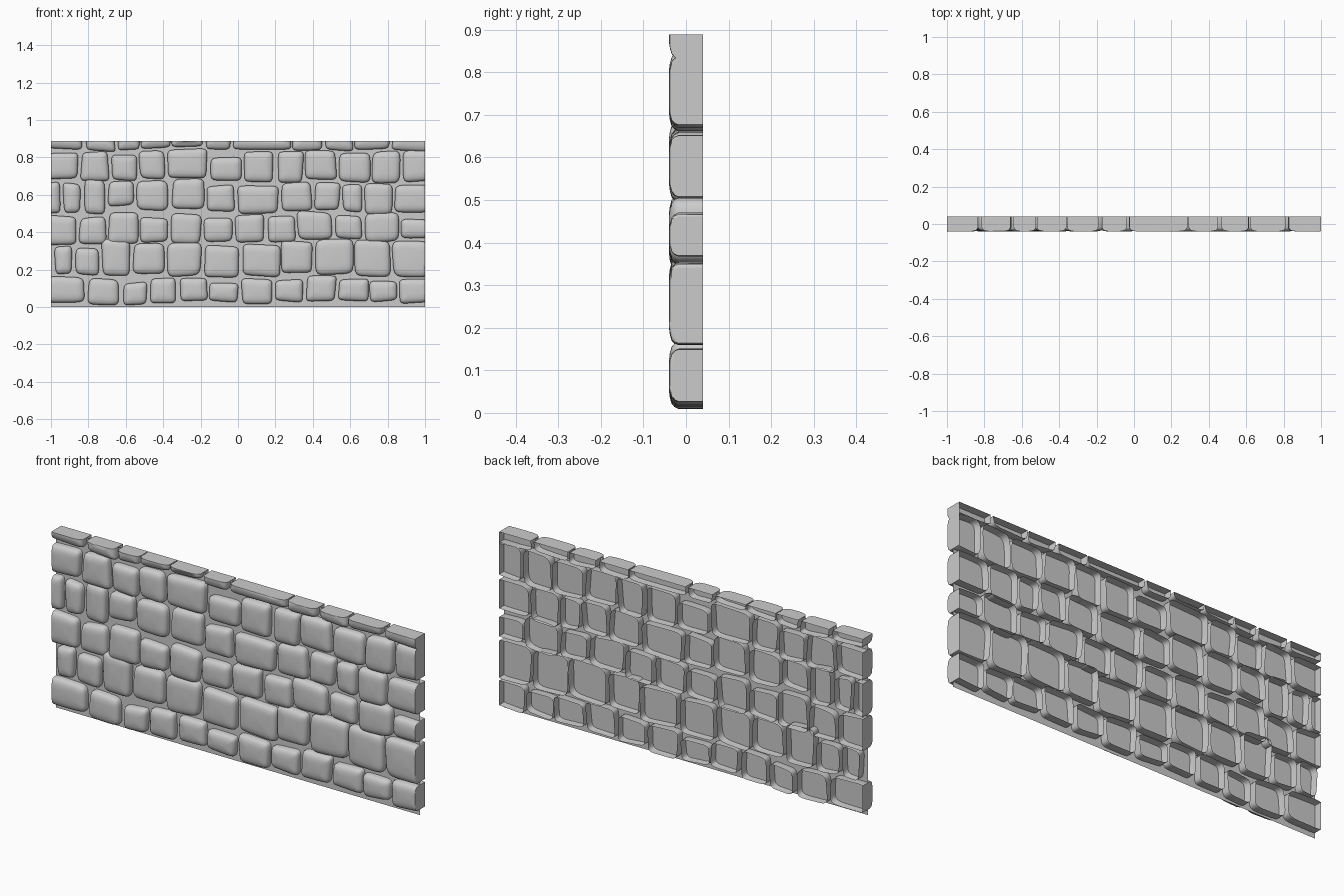
import bpy, bmesh, math, random
from mathutils import Vector

if "Cube" in bpy.data.objects:
    bpy.data.objects.remove(bpy.data.objects["Cube"])

random.seed(4)
TOP, GAP, EXTRA = 0.888, 0.008, 0.03
# (inset, y) rings: open back edge, straight sides, pillowed front
RINGS = [(0, 0.04), (0, -0.018), (0.004, -0.027), (0.012, -0.034), (0.026, -0.038), (0.042, -0.04)]
N = 28


def finish(bm, name):
    bmesh.ops.recalc_face_normals(bm, faces=bm.faces[:])
    me = bpy.data.meshes.new(name)
    bm.to_mesh(me)
    bm.free()
    ob = bpy.data.objects.new(name, me)
    bpy.context.collection.objects.link(ob)
    return ob


def add_stone(bm, x0, x1, z0, z1):
    """Hollow rounded stone, open at the back, trimmed at the wall's ends and top."""
    j = lambda: random.uniform(-0.008, 0.008)
    c = [Vector((x, z)) + Vector((j(), j())) for x, z in ((x0, z0), (x1, z0), (x1, z1), (x0, z1))]
    hw, hh = (x1 - x0) / 2, (z1 - z0) / 2
    power = random.uniform(0.26, 0.4)
    rings = []
    for inset, y in RINGS:
        su, sv = max(1 - inset / hw, 0.15), max(1 - inset / hh, 0.15)
        ring = []
        for i in range(N):
            a = 2 * math.pi * (i + 0.5) / N
            ca, sa = math.cos(a), math.sin(a)
            u = (1 + su * math.copysign(abs(ca) ** power, ca)) / 2
            v = (1 + sv * math.copysign(abs(sa) ** power, sa)) / 2
            p = c[0].lerp(c[1], u).lerp(c[3].lerp(c[2], u), v)
            ring.append(bm.verts.new((max(-1, min(1, p.x)), y, min(TOP, p.y))))
        rings.append(ring)
    for a, b in zip(rings, rings[1:]):
        for i in range(N):
            k = (i + 1) % N
            bm.faces.new((a[i], a[k], b[k], b[i]))
    bm.faces.new(rings[-1])


def row(name, joints, bottoms, tops):
    """One course of stones; all values in hundredths of a unit."""
    bm = bmesh.new()
    for i, (b, t) in enumerate(zip(bottoms, tops)):
        x0, x1 = joints[i] / 100 + GAP, joints[i + 1] / 100 - GAP
        if joints[i] == -100:
            x0 = -1 - EXTRA
        if joints[i + 1] == 100:
            x1 = 1 + EXTRA
        add_stone(bm, x0, x1, b / 100, t / 100)
    ob = finish(bm, name)
    bpy.ops.object.select_all(action='DESELECT')
    ob.select_set(True)
    bpy.context.view_layer.objects.active = ob
    bpy.ops.object.shade_smooth_by_angle(angle=math.radians(50))


# Courses from the ground up
row("stone_row_1", [-100, -81, -62.5, -48, -32, -16, 1, 19, 36, 53, 70, 86, 100],
    [3, 1.3, 1.3, 2, 3, 3, 2, 3, 3, 3, 3, 2],
    [16, 15, 13, 15, 15.5, 13, 15, 14.5, 16, 15, 14.5, 15.5])
row("stone_row_2", [-98.5, -87.5, -73.5, -56.5, -38.5, -19, 1, 23, 40, 62, 82, 100],
    [18, 17, 17, 17, 16.5, 15.5, 16.5, 18, 17.5, 16, 16],
    [32, 32, 36, 33.5, 34, 32.5, 33.5, 35, 36.5, 36, 35])
row("stone_row_3", [-100, -85.5, -70, -53, -37, -19, -2, 15, 31, 51, 66.5, 86.5, 100],
    [33, 33.5, 34, 34.5, 34, 34.5, 34.5, 35, 36.5, 36.5, 35, 36.5],
    [48.5, 48, 51, 48, 49.5, 47, 49.5, 49, 51, 48.5, 50.5, 47])
row("stone_row_4", [-100, -94, -83.5, -70, -54.5, -36, -17.5, -1, 22, 40, 55, 67, 83, 100],
    [50, 50, 50, 54, 52, 52, 51, 50, 52, 51.5, 51, 50, 50],
    [67, 66, 68, 67, 68, 68, 65, 65, 66.5, 66, 65, 65.5, 65])
row("stone_row_5", [-100, -84.5, -68.5, -53.5, -38.5, -16, 3, 20, 35.5, 53, 71, 88, 100],
    [68.5, 67, 68, 68.5, 68.5, 67, 67, 67, 68.5, 67, 66.5, 67],
    [82.5, 82.5, 82, 83.5, 84.5, 80, 82.5, 83, 83, 83, 83, 83])
row("stone_row_6", [-100, -82, -65, -52, -36, -18, -3, 29, 46, 62, 82, 100],
    [84.5, 83.5, 84, 85, 86, 84.5, 84, 84, 83.5, 84, 83.5], [92.5] * 11)

# Mortar sheet running through the middle of the stones
bm = bmesh.new()
bm.faces.new([bm.verts.new(p) for p in ((-1, 0, 0), (1, 0, 0), (1, 0, TOP), (-1, 0, TOP))])
finish(bm, "mortar_sheet")
